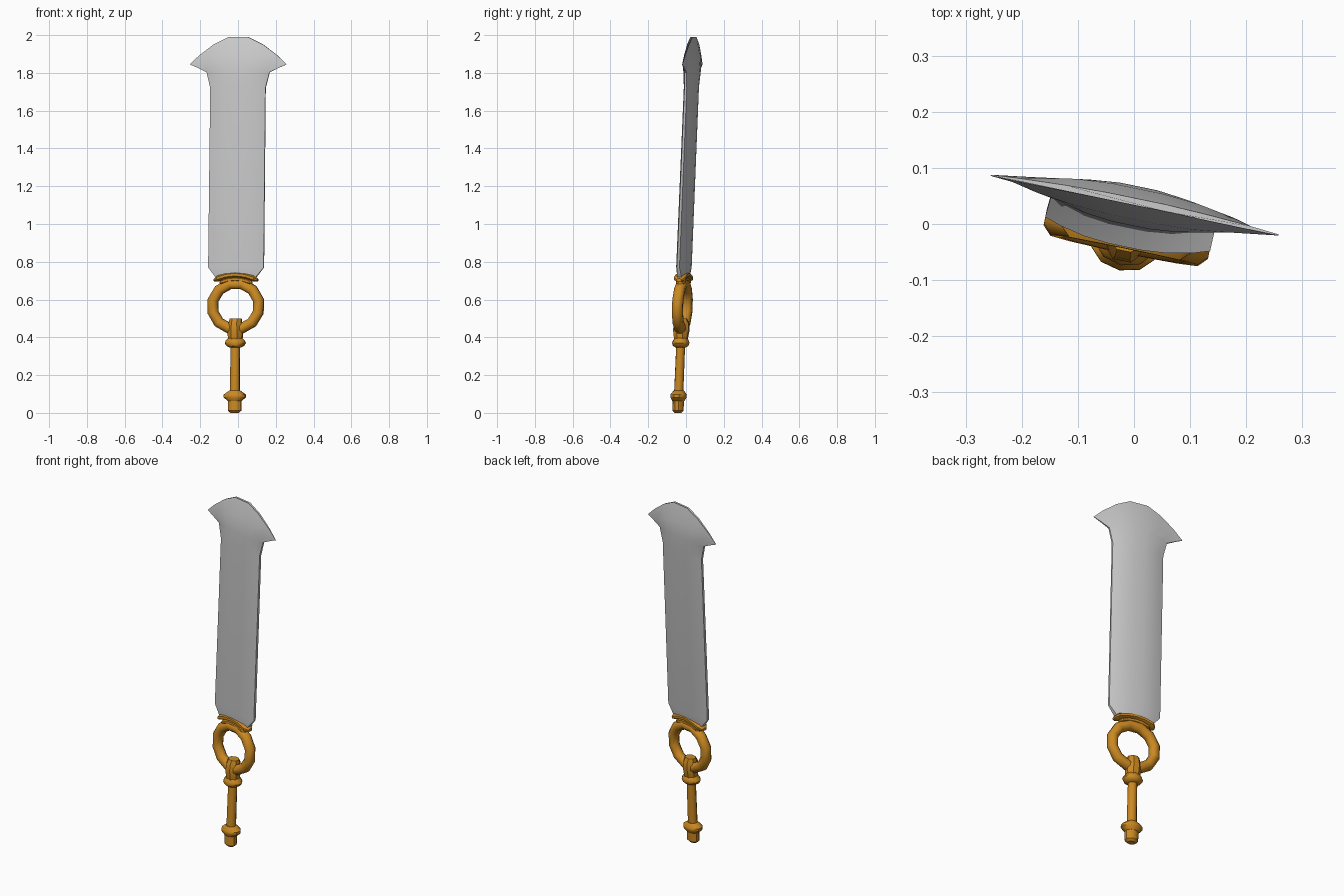
import bpy, bmesh
from math import sin, cos, pi, radians
from mathutils import Matrix, Vector

old = bpy.data.objects.get("Cube")
if old:
    bpy.data.objects.remove(old, do_unlink=True)


def material(name, rgb):
    m = bpy.data.materials.new(name)
    m.use_nodes = True
    m.diffuse_color = (*rgb, 1)
    m.node_tree.nodes["Principled BSDF"].inputs["Base Color"].default_value = (*rgb, 1)
    return m


steel = material("pale steel", (0.60, 0.60, 0.60))
gold = material("aged gold", (0.60, 0.25, 0.016))

# The whole sword leans back a little and is turned about its own axis
lean = Matrix(((1, 0, 0.0105, -0.018), (0, 1, 0.0415, -0.043), (0, 0, 1, 0), (0, 0, 0, 1)))
POSE = lean @ Matrix.Rotation(radians(-11.7), 4, "Z")


def finish(name, bm, mat, angle):
    bmesh.ops.transform(bm, matrix=POSE, verts=bm.verts)
    bmesh.ops.recalc_face_normals(bm, faces=bm.faces)
    mesh = bpy.data.meshes.new(name)
    bm.to_mesh(mesh)
    bm.free()
    mesh.materials.append(mat)
    ob = bpy.data.objects.new(name, mesh)
    bpy.context.collection.objects.link(ob)
    bpy.ops.object.select_all(action="DESELECT")
    ob.select_set(True)
    bpy.context.view_layer.objects.active = ob
    bpy.ops.object.shade_smooth_by_angle(angle=radians(angle))


def loft(name, rings, mat, angle=40, closed=False):
    """Skin a list of equal-length point rings; cap the ends unless closed."""
    bm = bmesh.new()
    rows = [[bm.verts.new(p) for p in ring] for ring in rings]
    n = len(rows[0])
    pairs = list(zip(rows, rows[1:])) + ([(rows[-1], rows[0])] if closed else [])
    for a, b in pairs:
        for i in range(n):
            j = (i + 1) % n
            bm.faces.new((a[i], a[j], b[j], b[i]))
    if not closed:
        bm.faces.new(rows[0][::-1])
        bm.faces.new(rows[-1])
    finish(name, bm, mat, angle)


def circle(n, offset=0.5):
    return [(cos(2 * pi * (i + offset) / n), sin(2 * pi * (i + offset) / n)) for i in range(n)]


def turned(name, profile, sides=10, angle=40):
    """Elliptical turned part from (z, half width, half depth) rows."""
    loft(name, [[(rx * c, ry * s, z) for c, s in circle(sides)]
                for z, rx, ry in profile], gold, angle)


# Blade: lens-shaped section that flares into a curved axe-like tip
COLS = [-1, -0.8, -0.5, -0.2, 0.2, 0.5, 0.8, 1]


def blade_row(w, z_edge, z_mid, t_mid, t_edge):
    front, back = [], []
    for u in COLS:
        z = z_edge + (z_mid - z_edge) * (1 - abs(u) ** 1.7)
        t = t_edge + (t_mid - t_edge) * (1 - abs(u) ** 2.4)
        front.append(Vector((w * u, -t, z)))
        back.append(Vector((w * u, t, z)))
    return front + back[::-1]


loft("blade", [blade_row(*r) for r in (
    (0.110, 0.720, 0.720, 0.022, 0.012),
    (0.150, 0.770, 0.775, 0.031, 0.007),
    (0.149, 1.720, 1.730, 0.030, 0.006),
    (0.170, 1.803, 1.815, 0.036, 0.005),
    (0.222, 1.828, 1.905, 0.028, 0.003),
    (0.262, 1.845, 2.000, 0.006, 0.001))], steel, 45)


# Guard: two stacked arched bars
def arched_bar(name, half, z_end, rise, ry, rz):
    rings = []
    for u in (-1, -0.85, -0.45, 0, 0.45, 0.85, 1):
        k = 0.45 if abs(u) == 1 else 1
        z = z_end + rise * (1 - u * u)
        rings.append([(half * u, ry * k * c, z + rz * k * s) for c, s in circle(8)])
    loft(name, rings, gold)


arched_bar("guard_upper_bar", 0.118, 0.703, 0.029, 0.034, 0.018)
arched_bar("guard_lower_bar", 0.088, 0.688, 0.020, 0.027, 0.016)

# Large open ring between the guard and the grip
loft("grip_ring",
     [[((0.127 + 0.030 * c) * a, 0.030 * s, 0.565 + (0.122 + 0.030 * c) * b)
       for c, s in circle(8)] for a, b in circle(12)], gold, 50, closed=True)

# Clasp gripping the bottom of the ring
turned("ring_clasp", [(0.375, 0.036, 0.034), (0.41, 0.042, 0.040), (0.44, 0.042, 0.045),
                      (0.475, 0.037, 0.042), (0.50, 0.033, 0.028)], 8)

# Collar, grip and pommel
turned("grip_collar", [(0.345, 0.028, 0.026), (0.355, 0.048, 0.042), (0.37, 0.057, 0.047),
                       (0.382, 0.052, 0.043), (0.40, 0.034, 0.032)])
turned("grip", [(0.08, 0.027, 0.025), (0.36, 0.025, 0.024)])
turned("pommel_flange", [(0.062, 0.036, 0.032), (0.082, 0.060, 0.044), (0.097, 0.060, 0.044),
                         (0.118, 0.030, 0.028)])
turned("pommel_end", [(0.0, 0.022, 0.018), (0.012, 0.037, 0.030), (0.075, 0.037, 0.031)])
